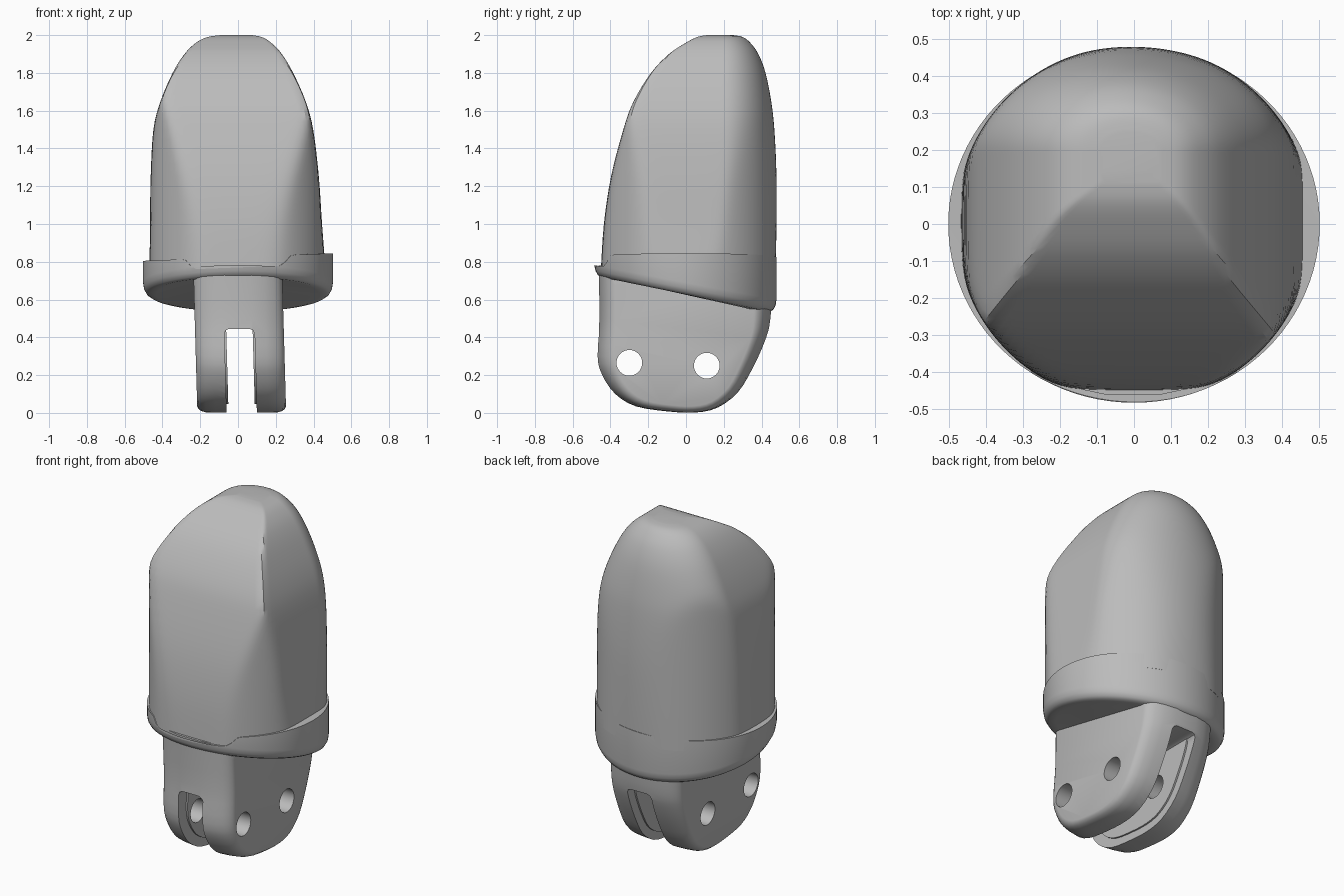
import bpy
import bmesh
from math import sin, cos, pi, sqrt

if "Cube" in bpy.data.objects:
    bpy.data.objects.remove(bpy.data.objects["Cube"], do_unlink=True)

grey = bpy.data.materials.new("light_grey")
grey.use_nodes = True
grey.diffuse_color = (0.5, 0.5, 0.5, 1)
grey.node_tree.nodes["Principled BSDF"].inputs["Base Color"].default_value = (0.5, 0.5, 0.5, 1)


def loft(name, rings):
    """Skin a stack of equal-length closed rings and cap both ends."""
    bm = bmesh.new()
    loops = [[bm.verts.new(p) for p in ring] for ring in rings]
    n = len(loops[0])
    for a, b in zip(loops, loops[1:]):
        for i in range(n):
            j = (i + 1) % n
            bm.faces.new((a[i], a[j], b[j], b[i]))
    bm.faces.new(loops[0][::-1])
    bm.faces.new(loops[-1])
    bmesh.ops.recalc_face_normals(bm, faces=bm.faces)
    mesh = bpy.data.meshes.new(name)
    bm.to_mesh(mesh)
    bm.free()
    mesh.materials.append(grey)
    obj = bpy.data.objects.new(name, mesh)
    bpy.context.collection.objects.link(obj)
    return obj


def activate(obj):
    bpy.ops.object.select_all(action='DESELECT')
    obj.select_set(True)
    bpy.context.view_layer.objects.active = obj


def smooth(obj, angle=0.6):
    activate(obj)
    bpy.ops.object.shade_smooth_by_angle(angle=angle)


def boolean(obj, other, operation):
    mod = obj.modifiers.new("cut", 'BOOLEAN')
    mod.operation, mod.solver, mod.object = operation, 'EXACT', other
    activate(obj)
    bpy.ops.object.modifier_apply(modifier=mod.name)
    bpy.data.objects.remove(other, do_unlink=True)


def spline(keys, steps):
    """Catmull-Rom interpolation of rows of numbers."""
    out = []
    for i in range(len(keys) - 1):
        rows = [keys[max(0, min(len(keys) - 1, i + k))] for k in (-1, 0, 1, 2)]
        for s in range(steps):
            t = s / steps
            out.append([b + t / 2 * (c - a + t * (2*a - 5*b + 4*c - d + t * (3*(b - c) + d - a)))
                        for a, b, c, d in zip(*rows)])
    return out + [list(keys[-1])]


# Fingertip body: flat front and sides, rounded back, tapering to the tip
# Columns: height, right half width, left half width, front depth, back depth
levels = [
    (0.75, 0.47, 0.465, -0.452, 0.475), (1.0, 0.467, 0.445, -0.435, 0.481),
    (1.25, 0.463, 0.428, -0.397, 0.481), (1.5, 0.448, 0.398, -0.332, 0.468),
    (1.65, 0.41, 0.358, -0.277, 0.451), (1.8, 0.346, 0.292, -0.185, 0.421),
    (1.9, 0.283, 0.232, -0.09, 0.383), (1.96, 0.222, 0.175, 0.0, 0.34),
    (1.99, 0.16, 0.125, 0.06, 0.3), (2.0, 0.09, 0.07, 0.11, 0.25)]
AXIS_Y, ROUND, RAYS = 0.2, 0.486, 160


def body_ring(z, right, left, front, back):
    cx, half = (left - right) / 2, (left + right) / 2
    ring = []
    for i in range(RAYS):
        a = 2 * pi * (i + 0.5) / RAYS
        c, s = cos(a), sin(a)
        dot = cx * c + AXIS_Y * s
        limits = [-dot + sqrt(dot * dot + ROUND ** 2 - cx * cx - AXIS_Y ** 2)]
        if s > 0:
            limits.append(1 / sqrt((c / half) ** 2 + (s / (back - AXIS_Y)) ** 2))
        else:
            limits += [half / max(abs(c), 1e-4), (AXIS_Y - front) / max(-s, 1e-4)]
        # soft minimum gives the small fillet between the flats
        low = min(limits)
        r = low * sum((low / v) ** 50 for v in limits) ** (-1 / 50)
        ring.append((cx + r * c, AXIS_Y + r * s, z))
    return ring


smooth(loft("fingertip_body", [body_ring(*row) for row in spline(levels, 4)]), 0.5)


# Collar: rounded lip whose underside slopes down toward the back
def collar_ring(scale, lift, top=False):
    ring = []
    for i in range(96):
        a = 2 * pi * i / 96
        x = 0.503 * cos(a)
        y = (0.479 if sin(a) > 0 else 0.484) * sin(a)
        if top:
            dip = min(1, max(0, (-y - 0.40) / 0.03))
            z = 0.825 + 0.04 * x - 0.055 * dip
        else:
            z = 0.625 - 0.19 * y + lift
        ring.append((x * scale, y * scale, z))
    return ring


smooth(loft("collar", [collar_ring(0.86, 0.0), collar_ring(0.93, 0.002), collar_ring(0.965, 0.013),
                       collar_ring(0.99, 0.035), collar_ring(1, 0.065),
                       collar_ring(1, 0, True), collar_ring(0.8, 0, True)]))

# Hinge tang: side outline lofted across the width, rounded at its outer edges
outline = spline([(-0.468, 0.78), (-0.463, 0.5), (-0.475, 0.3), (-0.45, 0.2), (-0.38, 0.1),
                  (-0.27, 0.035), (-0.1, 0.008), (0.05, 0.002), (0.17, 0.028), (0.28, 0.11),
                  (0.36, 0.24), (0.42, 0.37), (0.446, 0.46), (0.46, 0.6), (0.472, 0.78)], 3)


def outline_ring(x, scale):
    bow = sqrt(1 - (x / 0.485) ** 2)
    return [(x, y * bow * scale, 0.38 + (z - 0.38) * scale) for y, z in outline]


sides = [(0.235, 0.91), (0.229, 0.945), (0.215, 0.975), (0.19, 0.995), (0.14, 1), (0.07, 1)]
tang = loft("hinge_tang", [outline_ring(-x, s) for x, s in sides]
            + [outline_ring(x, s) for x, s in sides[::-1]])


# Slot between the two prongs, with small fillets at its roof
slot_shape = [(-0.08, -0.2), (-0.08, 0.42), (-0.072, 0.437), (-0.055, 0.445),
              (0.055, 0.445), (0.072, 0.437), (0.08, 0.42), (0.08, -0.2)]
boolean(tang, loft("slot_cutter", [[(x, y, z) for x, z in slot_shape] for y in (-0.7, 0.7)]), 'DIFFERENCE')

# Thin raised pads on the inner prong faces
for side in (-1, 1):
    pad = loft("inner_pad", [[(side * x, y * 0.83, 0.27 + (z - 0.27) * 0.83) for y, z in outline]
                             for x in (0.07, 0.095)])
    boolean(tang, pad, 'UNION')

# Pin holes through both prongs
for y, z in ((-0.30, 0.265), (0.11, 0.25)):
    hole = loft("pin_cutter", [[(x, y + 0.068 * cos(2 * pi * i / 32), z + 0.068 * sin(2 * pi * i / 32))
                                for i in range(32)] for x in (-0.5, 0.5)])
    boolean(tang, hole, 'DIFFERENCE')

# The tang leans slightly sideways toward its lower end
for v in tang.data.vertices:
    v.co.x += 0.02 * (0.7 - v.co.z) / 0.7
smooth(tang)
